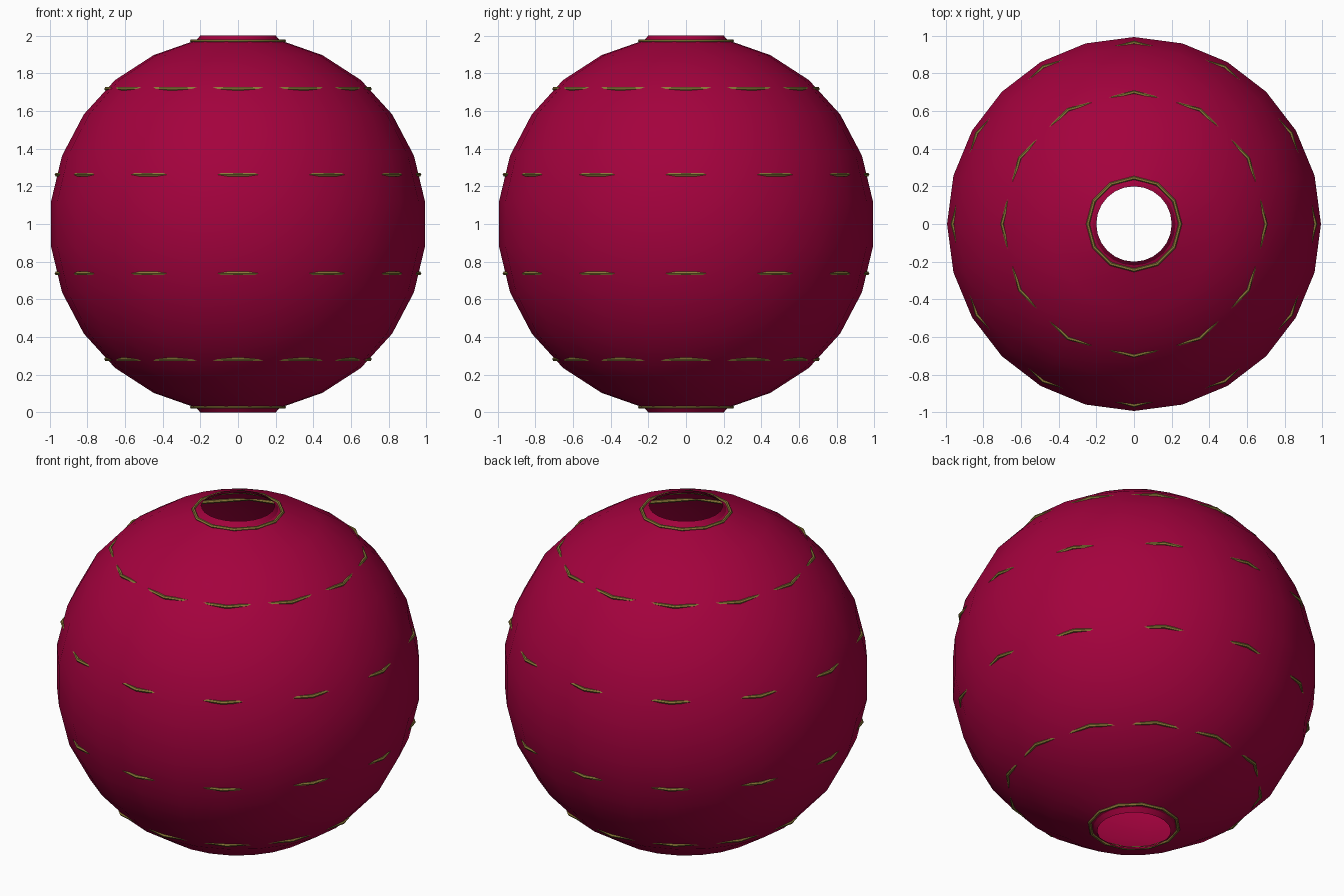
import bpy, bmesh, math

cube = bpy.data.objects.get("Cube")
if cube:
    bpy.data.objects.remove(cube, do_unlink=True)


def make_material(name, colour):
    mat = bpy.data.materials.new(name)
    mat.use_nodes = True
    mat.diffuse_color = colour
    bsdf = mat.node_tree.nodes["Principled BSDF"]
    bsdf.inputs["Base Color"].default_value = colour
    bsdf.inputs["Roughness"].default_value = 0.8
    return mat


crimson = make_material("crimson paper", (0.37, 0.0005, 0.047, 1))
olive = make_material("olive wire", (0.26, 0.19, 0.04, 1))


def lathe(name, profile, sides, mat, closed, smooth_angle):
    """Spin (radius, height) points around the z axis."""
    bm = bmesh.new()
    loops = []
    for r, z in profile:
        loops.append([bm.verts.new((r * math.cos(a), r * math.sin(a), z))
                      for a in (math.tau * i / sides for i in range(sides))])
    pairs = list(zip(loops, loops[1:]))
    if closed:
        pairs.append((loops[-1], loops[0]))
    for low, high in pairs:
        for i in range(sides):
            j = (i + 1) % sides
            bm.faces.new((low[i], low[j], high[j], high[i]))
    mesh = bpy.data.meshes.new(name)
    bm.to_mesh(mesh)
    bm.free()
    mesh.materials.append(mat)
    obj = bpy.data.objects.new(name, mesh)
    bpy.context.collection.objects.link(obj)
    bpy.ops.object.select_all(action="DESELECT")
    obj.select_set(True)
    bpy.context.view_layer.objects.active = obj
    bpy.ops.object.shade_smooth_by_angle(angle=math.radians(smooth_angle))


# Paper globe, open at both ends with a small turned-in lip
upper = [(0.992, 0.12), (0.934, 0.362), (0.818, 0.582),
         (0.652, 0.764), (0.448, 0.896), (0.22, 0.976), (0.2, 1.0)]
profile = [(r, 1 - z) for r, z in reversed(upper)] + [(r, 1 + z) for r, z in upper]
lathe("paper_globe", profile, 24, crimson, False, 24)

# Twelve-sided wire hoops whose corners poke through the paper
WIRE = 0.01
for label, radius, offset in (("middle", 0.963, 0.262),
                              ("outer", 0.70, 0.717),
                              ("mouth", 0.245, 0.971)):
    for side, sign in (("upper", 1), ("lower", -1)):
        section = [(radius + WIRE * math.cos(a), 1 + sign * offset + WIRE * math.sin(a))
                   for a in (math.tau * k / 6 for k in range(6))]
        lathe(f"{side}_{label}_hoop", section, 12, olive, True, 50)
